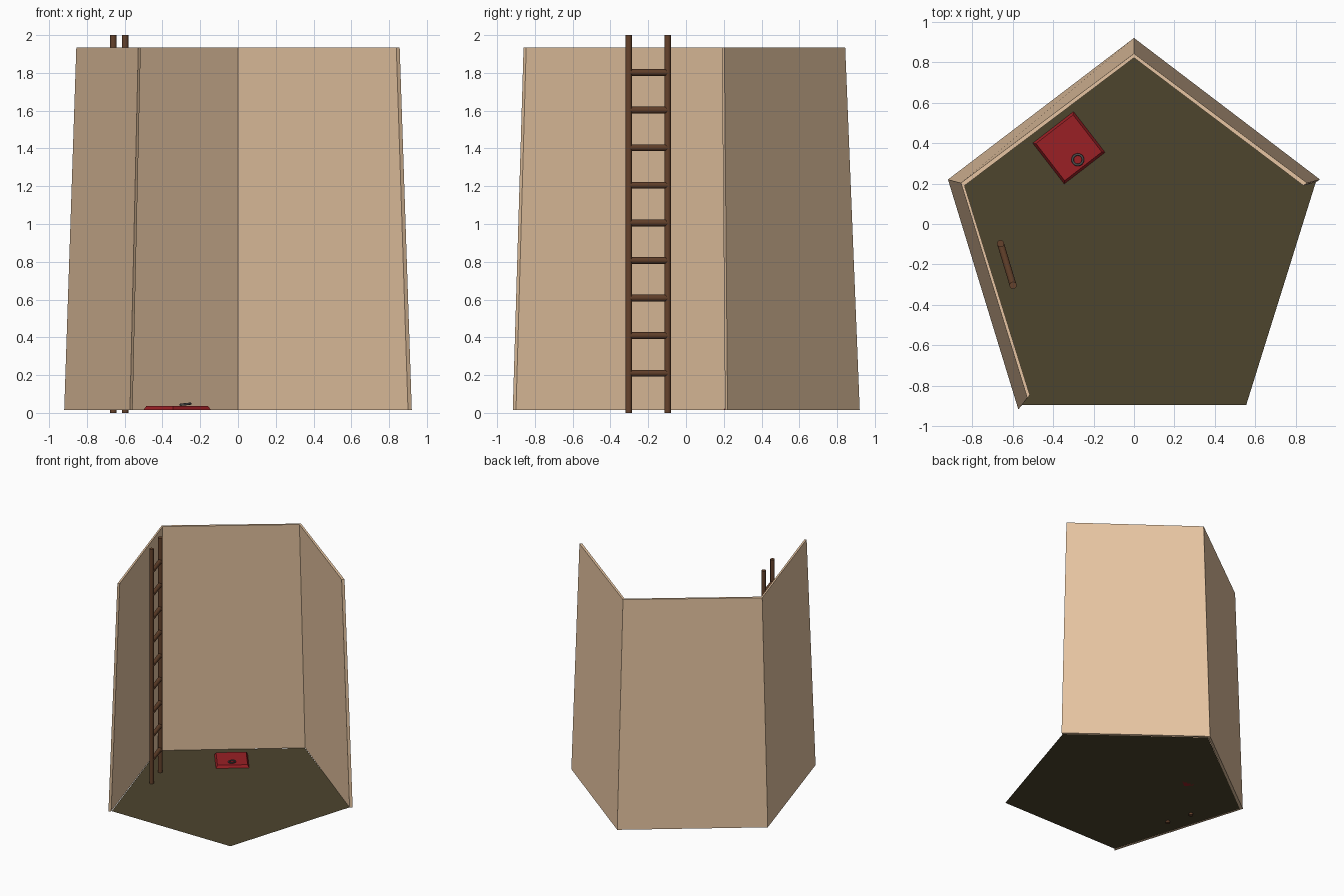
import bpy, bmesh, math
from mathutils import Vector

if "Cube" in bpy.data.objects:
    bpy.data.objects.remove(bpy.data.objects["Cube"])

Z0, Z1 = 0.015, 1.935


def material(name, rgb):
    m = bpy.data.materials.new(name)
    m.diffuse_color = (*rgb, 1)
    m.use_nodes = True
    m.node_tree.nodes["Principled BSDF"].inputs["Base Color"].default_value = m.diffuse_color
    return m


def make(name, bm, mat):
    bmesh.ops.recalc_face_normals(bm, faces=bm.faces)
    me = bpy.data.meshes.new(name)
    bm.to_mesh(me)
    bm.free()
    ob = bpy.data.objects.new(name, me)
    bpy.context.collection.objects.link(ob)
    me.materials.append(mat)
    return ob


def rod(name, a, b, r, mat, sides=10):
    a, b = Vector(a), Vector(b)
    bpy.ops.mesh.primitive_cylinder_add(vertices=sides, radius=r, depth=(b - a).length,
                                        location=(a + b) / 2)
    ob = bpy.context.object
    ob.name = name
    ob.rotation_euler = (b - a).to_track_quat('Z', 'Y').to_euler()
    ob.data.materials.append(mat)
    bpy.ops.object.shade_smooth_by_angle(angle=math.radians(50))


plaster = material("plaster", (0.80, 0.56, 0.36))
earth = material("earth", (0.075, 0.058, 0.027))
red = material("red", (0.32, 0.014, 0.018))
wood = material("wood", (0.13, 0.055, 0.025))
iron = material("iron", (0.07, 0.07, 0.07))

# Pentagonal floor
bm = bmesh.new()
floor = [(0, 0.895), (0.90, 0.21), (0.555, -0.895), (-0.555, -0.895), (-0.90, 0.21)]
bm.faces.new([bm.verts.new((x, y, Z0)) for x, y in reversed(floor)])
bm.normal_update()
me = bpy.data.meshes.new("floor")
bm.to_mesh(me)
bm.free()
for p in me.polygons:
    if p.normal.z < 0:
        p.flip()
me.materials.append(earth)
bpy.context.collection.objects.link(bpy.data.objects.new("floor", me))

# Three tapering walls: rings are outer bottom, outer top, inner top, inner bottom
stations = [
    [(0.92, 0.22), (0.856, 0.203), (0.838, 0.190), (0.90, 0.207)],
    [(0, 0.92), (0, 0.843), (0, 0.822), (0, 0.898)],
    [(-0.92, 0.22), (-0.856, 0.203), (-0.838, 0.190), (-0.90, 0.207)],
    [(-0.572, -0.917), (-0.528, -0.86), (-0.515, -0.846), (-0.558, -0.90)],
]
bm = bmesh.new()
rows = [[bm.verts.new((x, y, z)) for (x, y), z in zip(s, (Z0, Z1, Z1, Z0))] for s in stations]
for a, b in zip(rows, rows[1:]):
    for i in range(4):
        j = (i + 1) % 4
        bm.faces.new((a[i], a[j], b[j], b[i]))
bm.faces.new(rows[0])
bm.faces.new(rows[-1])
make("walls", bm, plaster)

# Ladder stiles and rungs
back, front = (-0.66, -0.097), (-0.598, -0.303)
rod("ladder_stile_back", (*back, 0), (*back, 2), 0.018, wood)
rod("ladder_stile_front", (*front, 0), (*front, 2), 0.018, wood)
for i in range(9):
    z = 0.21 + i * 0.199
    rod(f"ladder_rung_{i + 1}", (*back, z), (*front, z), 0.018, wood)

# Trapdoor with a sloped rim
bm = bmesh.new()
bmesh.ops.create_cube(bm, size=1)
for v in bm.verts:
    s = 0.255 if v.co.z < 0 else 0.232
    v.co = (v.co.x * s, v.co.y * s, Z0 if v.co.z < 0 else 0.037)
door = make("trapdoor", bm, red)
door.location = (-0.322, 0.377, 0)
door.rotation_euler.z = math.radians(37.7)

# Ring handle
bpy.ops.mesh.primitive_torus_add(major_segments=20, minor_segments=8, major_radius=0.026,
                                 minor_radius=0.006, location=(-0.278, 0.318, 0.046),
                                 rotation=(0, math.radians(-6), 0))
ring = bpy.context.object
ring.name = "trapdoor_ring"
ring.data.materials.append(iron)
bpy.ops.object.shade_smooth_by_angle(angle=math.radians(60))
